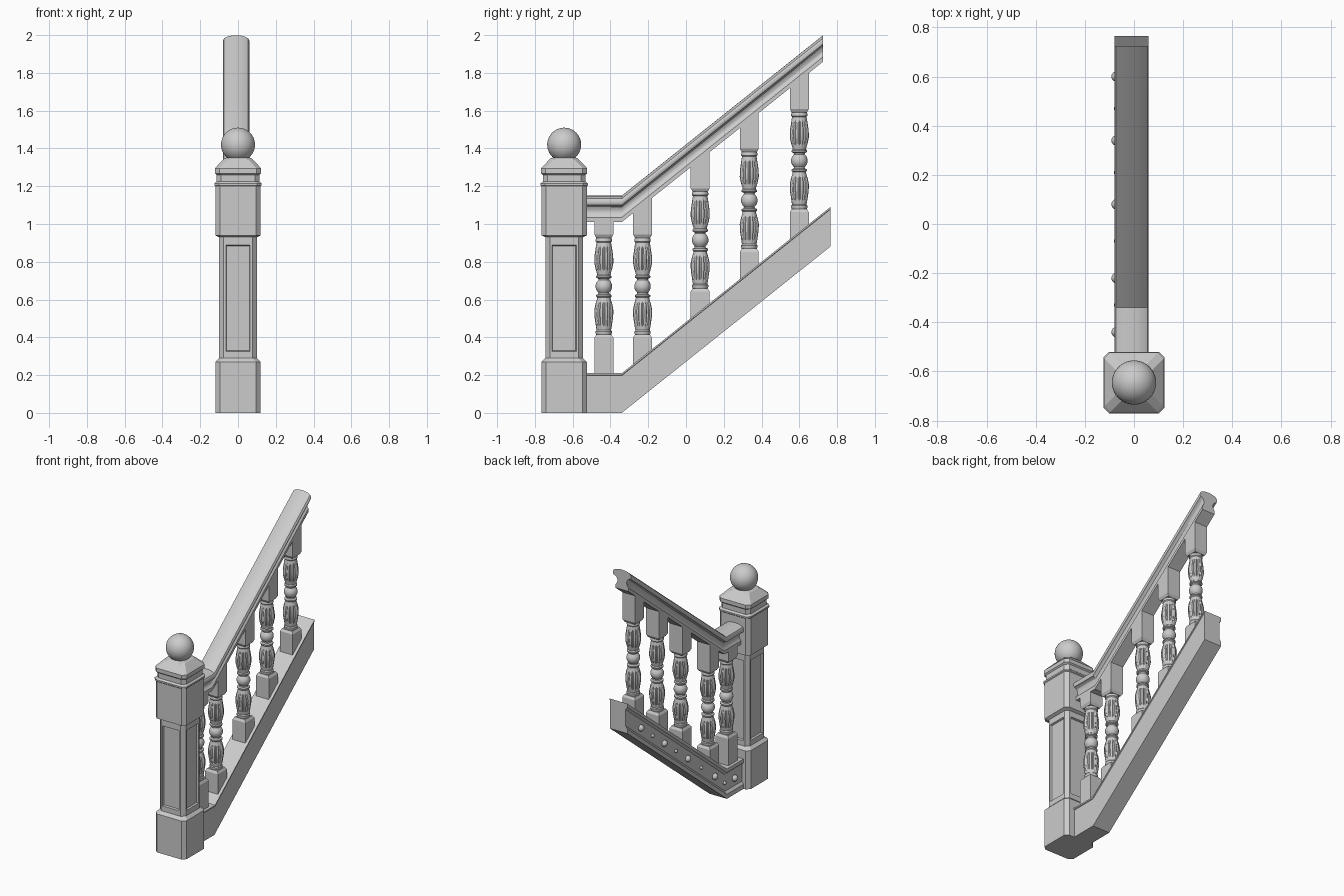
import bpy, bmesh
from math import sin, cos, pi, radians

if "Cube" in bpy.data.objects:
    bpy.data.objects.remove(bpy.data.objects["Cube"])

CX = -0.01          # centre line of rail, balusters and stringer
PY = -0.645         # newel post centre
KNEE = -0.34        # where the flat part turns into the slope
SLOPE = 0.797


def climb(y):
    return max(0, y - KNEE) * SLOPE


def loft(name, rings, smooth=None, edit=None):
    """Skin a stack of equal-length closed rings and cap both ends."""
    bm = bmesh.new()
    vs = [[bm.verts.new(p) for p in r] for r in rings]
    for a, b in zip(vs, vs[1:]):
        for i in range(len(a)):
            j = (i + 1) % len(a)
            bm.faces.new((a[i], a[j], b[j], b[i]))
    bm.faces.new(vs[0][::-1])
    bm.faces.new(vs[-1])
    bmesh.ops.recalc_face_normals(bm, faces=bm.faces)
    if edit:
        edit(bm)
    me = bpy.data.meshes.new(name)
    bm.to_mesh(me)
    bm.free()
    ob = bpy.data.objects.new(name, me)
    bpy.context.collection.objects.link(ob)
    if smooth:
        shade(ob, smooth)
    return ob


def shade(ob, angle):
    bpy.ops.object.select_all(action='DESELECT')
    ob.select_set(True)
    bpy.context.view_layer.objects.active = ob
    bpy.ops.object.shade_smooth_by_angle(angle=radians(angle))


def ball(name, loc, r, seg=32):
    bpy.ops.mesh.primitive_uv_sphere_add(segments=seg, ring_count=seg // 2, radius=r, location=loc)
    bpy.context.object.name = name
    shade(bpy.context.object, 60)


# Newel post: chamfered square section
def octagon(h, z, c=0.024):
    q = h - c
    pts = [(h, -q), (h, q), (q, h), (-q, h), (-h, q), (-h, -q), (-q, -h), (q, -h)]
    return [(x, PY + y, z) for x, y in pts]


def sink_panels(bm):
    bm.normal_update()
    fs = [f for f in bm.faces if 0.5 < f.calc_center_median().z < 0.7
          and max(abs(f.normal.x), abs(f.normal.y)) > 0.99]
    bmesh.ops.inset_individual(bm, faces=fs, thickness=0.016)
    bmesh.ops.inset_individual(bm, faces=fs, thickness=0.006, depth=-0.012)


post = [(0, .12), (.27, .12), (.29, .1), (.315, .1), (.9, .1), (.93, .1), (.94, .12),
        (1.2, .12), (1.205, .125), (1.215, .125), (1.225, .113), (1.26, .113), (1.268, .122),
        (1.295, .122), (1.305, .113), (1.345, .075), (1.352, .06)]
loft("newel_post", [octagon(h, z) for z, h in post], edit=sink_panels)
ball("newel_ball", (0, PY, 1.42), 0.09, 40)


# Handrail and stringer: sections swept flat, then up the slope
def sweep(name, section, end, smooth=None):
    ys = (-0.56, KNEE, end)
    return loft(name, [[(CX + x, y, z + climb(y)) for x, z in section] for y in ys], smooth)


half = [(.05, 1.01), (.05, 1.035), (.042, 1.045), (.036, 1.06), (.037, 1.075), (.044, 1.09),
        (.056, 1.098), (.066, 1.1), (.07, 1.108), (.07, 1.122), (.064, 1.134), (.045, 1.144),
        (.022, 1.149)]
sweep("handrail", half + [(0, 1.15)] + [(-x, z) for x, z in half[::-1]], 0.725, 30)
sweep("stringer", [(-.07, 0), (.065, 0), (.065, .197), (.07, .2), (.07, .21), (-.07, .21),
                   (-.07, .185), (-.062, .175), (-.056, .165), (-.056, .05), (-.062, .042),
                   (-.07, .032)], 0.765)


# Balusters: slanted square blocks and a fluted turned middle
def square(y, h, zf):
    return [(CX + sx * h, y + sy * h, zf(y + sy * h))
            for sx, sy in ((-1, -1), (1, -1), (1, 1), (-1, 1))]


low = [(.0, .038), (.012, .043), (.022, .043), (.028, .038), (.036, .04), (.06, .044),
       (.1, .05), (.135, .051), (.165, .045), (.19, .037), (.2, .035), (.206, .041),
       (.214, .041), (.219, .03)]
bead = [(.26 + .044 * sin(a), .044 * cos(a)) for a in [radians(d) for d in range(-50, 51, 20)]]
turning = low + bead + [(.52 - z, r) for z, r in low[::-1]]
N = 48


def turned_ring(y, z0, z, r):
    d = min(z, .52 - z)
    cut = 0.006 if .05 < d < .18 else 0
    return [(CX + (r - cut * (k % 4 == 0)) * cos(2 * pi * k / N),
             y + (r - cut * (k % 4 == 0)) * sin(2 * pi * k / N), z0 + z) for k in range(N)]


for i, (y, z0) in enumerate([(-.435, .41), (-.23, .41), (.075, .655), (.335, .865), (.6, 1.075)]):
    z1 = z0 + .52
    loft(f"baluster_{i}_foot", [square(y, .05, lambda v: .2 + climb(v)),
                                square(y, .05, lambda v: z0 - .012),
                                square(y, .04, lambda v: z0 + .004)])
    loft(f"baluster_{i}_turning", [turned_ring(y, z0, z, r) for z, r in turning], 35)
    loft(f"baluster_{i}_head", [square(y, .04, lambda v: z1 - .004),
                                square(y, .05, lambda v: z1 + .014),
                                square(y, .05, lambda v: 1.02 + climb(v))])

# Studs along the recessed face of the stringer
for i, y in enumerate([-.44, -.22, .08, .34, .6]):
    ball(f"large_stud_{i}", (CX - .06, y, .105 + climb(y)), 0.022, 16)
for i, y in enumerate([-.33, -.07, .21, .47]):
    ball(f"small_stud_{i}", (CX - .06, y, .105 + climb(y)), 0.012, 12)
